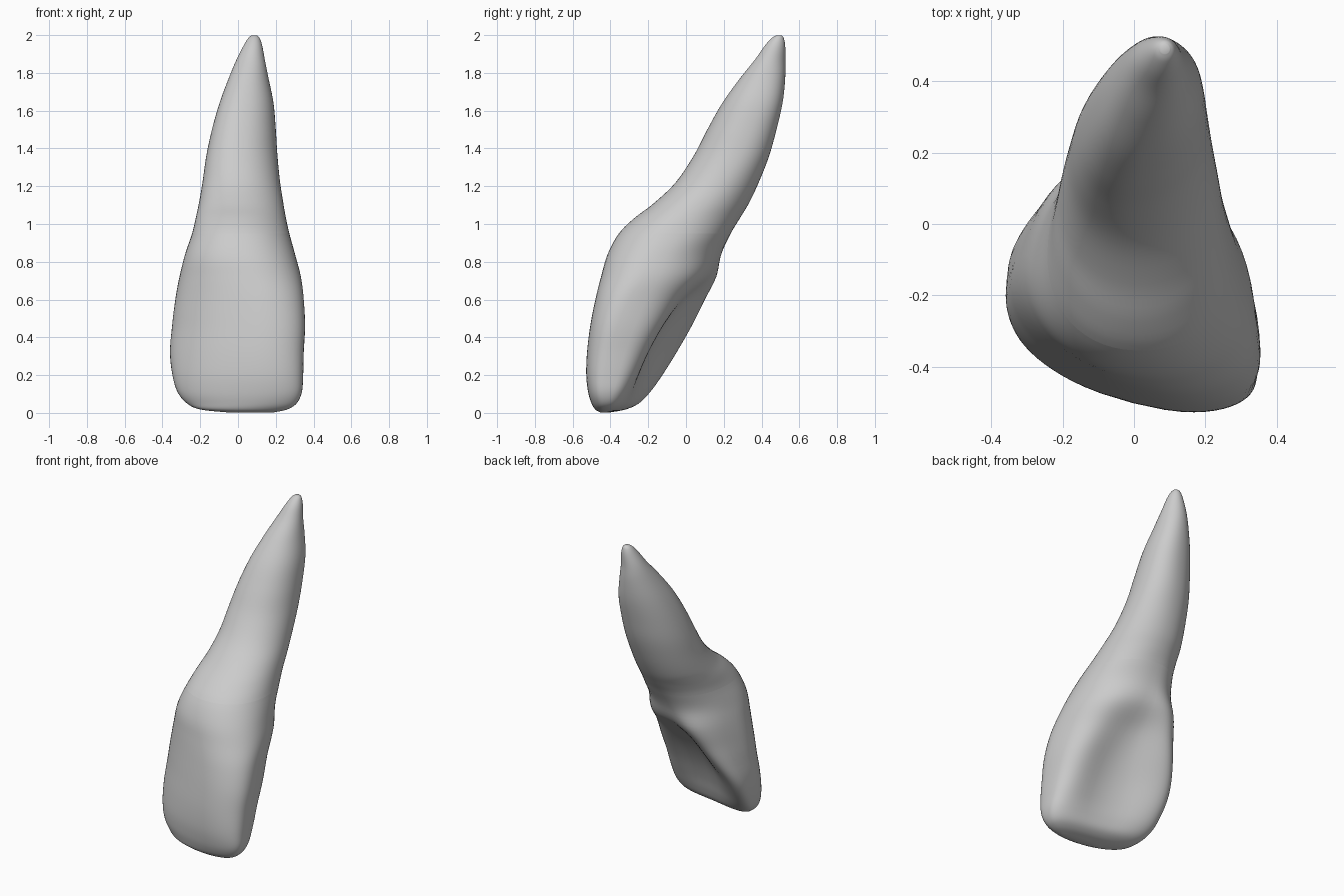
import bpy, bmesh, math

SEG, SUB = 60, 5

# Cross-sections: z, x left, x right, y front, y back, squareness, skew, lingual scoop
CROWN = [
    (0.003, -0.06, 0.19, -0.455, -0.40, 2.4, 0.5, 0.0),
    (0.018, -0.20, 0.26, -0.48, -0.32, 2.6, 0.6, 0.1),
    (0.05, -0.27, 0.31, -0.50, -0.25, 2.9, 0.65, 0.2),
    (0.11, -0.32, 0.338, -0.518, -0.19, 3.2, 0.65, 0.35),
    (0.20, -0.347, 0.345, -0.528, -0.125, 3.3, 0.62, 0.5),
    (0.32, -0.36, 0.348, -0.524, -0.05, 3.2, 0.60, 0.55),
    (0.46, -0.349, 0.355, -0.507, 0.03, 3.0, 0.53, 0.5),
    (0.60, -0.332, 0.348, -0.48, 0.10, 2.7, 0.42, 0.34),
    (0.72, -0.31, 0.333, -0.45, 0.16, 2.4, 0.26, 0.12),
    (0.84, -0.28, 0.302, -0.415, 0.187, 2.25, 0.12, 0.0),
    (0.95, -0.243, 0.272, -0.355, 0.237, 2.2, 0.03, 0.0),
]
ROOT = [
    (1.03, -0.224, 0.254, -0.275, 0.285, 2.1, 0.0, 0.0),
    (1.11, -0.207, 0.24, -0.17, 0.333, 2.1, 0.0, 0.0),
    (1.22, -0.188, 0.223, -0.055, 0.385, 2.1, -0.05, 0.0),
    (1.36, -0.168, 0.209, 0.04, 0.44, 2.15, -0.12, 0.0),
    (1.50, -0.138, 0.20, 0.113, 0.479, 2.2, -0.15, 0.0),
    (1.64, -0.098, 0.188, 0.192, 0.511, 2.2, -0.15, 0.0),
    (1.77, -0.05, 0.162, 0.285, 0.525, 2.1, -0.1, 0.0),
    (1.87, -0.008, 0.142, 0.365, 0.526, 2.0, 0.0, 0.0),
    (1.945, 0.03, 0.128, 0.418, 0.525, 2.0, 0.0, 0.0),
    (1.985, 0.055, 0.114, 0.455, 0.517, 2.0, 0.0, 0.0),
    (1.999, 0.073, 0.10, 0.478, 0.505, 2.0, 0.0, 0.0),
]
ROWS = CROWN + ROOT


def blend(a, b, c, d, t):
    """Smooth interpolation of one section value."""
    return 0.5 * (2 * b + (c - a) * t + (2 * a - 5 * b + 4 * c - d) * t * t
                  + (3 * b - a - 3 * c + d) * t ** 3)


def section(i, t):
    pick = [ROWS[max(0, min(len(ROWS) - 1, i + k))] for k in (-1, 0, 1, 2)]
    return [blend(*vals, t) for vals in zip(*pick)]


def fit(vals, a, b):
    lo, hi = min(vals), max(vals)
    return [a + (b - a) * (v - lo) / (hi - lo) for v in vals]


def ring(row):
    """Skewed rounded section, hollow and narrowed at the back, bulged in front."""
    z, xl, xr, yf, yb, n, skew, scoop = row
    taper = math.exp(-((z - 0.68) / 0.28) ** 2)
    bulge = 0.6 * max(skew, 0)
    xs, ys = [], []
    for k in range(SEG):
        a = 2 * math.pi * k / SEG
        c, s = math.cos(a), math.sin(a)
        u = math.copysign(abs(c) ** (2 / n), c)
        v = math.copysign(abs(s) ** (2 / n), s)
        hollow = scoop * (1 - u * u) ** 2 * max(v, 0)
        swell = bulge * (1 - u * u) * max(-v, 0)
        side = 0.18 if u > 0 else 0.45
        xs.append(u * (1 - side * taper * (v + 1) / 2))
        ys.append(v - skew * u - hollow - swell)
    return [(x, y, z) for x, y in zip(fit(xs, xl, xr), fit(ys, yf, yb))]


def loft(name, rings, cap_bottom, cap_top):
    bm = bmesh.new()
    loops = [[bm.verts.new(p) for p in r] for r in rings]
    for a, b in zip(loops, loops[1:]):
        for k in range(SEG):
            j = (k + 1) % SEG
            bm.faces.new((a[k], a[j], b[j], b[k]))
    if cap_bottom:
        bm.faces.new(loops[0][::-1])
    if cap_top:
        bm.faces.new(loops[-1])
    me = bpy.data.meshes.new(name)
    bm.to_mesh(me)
    bm.free()
    me.shade_smooth()
    ob = bpy.data.objects.new(name, me)
    bpy.context.collection.objects.link(ob)


rings = [ring(section(i, s / SUB)) for i in range(len(ROWS) - 1) for s in range(SUB)]
rings.append(ring(ROWS[-1]))

# Crown and root share the ring at the neck
neck = (len(CROWN) - 1) * SUB
loft("tooth_crown", rings[:neck + 1], True, False)
loft("tooth_root", rings[neck:], False, True)
